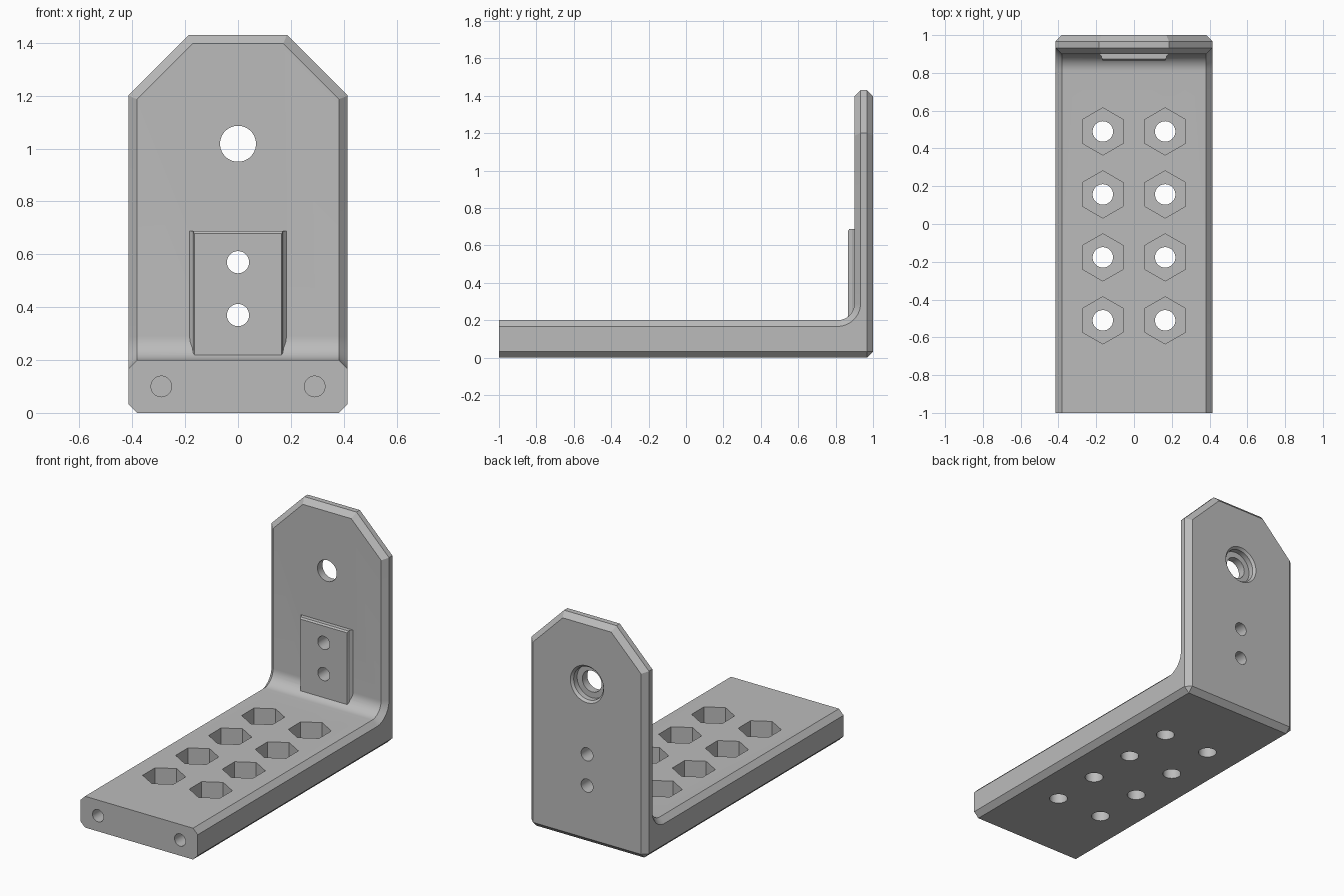
import bpy, bmesh
from math import pi, sin, cos, radians
from mathutils import Matrix, Vector

if "Cube" in bpy.data.objects:
    bpy.data.objects.remove(bpy.data.objects["Cube"])

HALF_W, THICK, HEIGHT, CHAMFER = 0.415, 0.2, 1.43, 0.033
WALL_Y, PAD_Y, FILLET = 0.9, 0.866, 0.09

grey = bpy.data.materials.new("plain grey")
grey.use_nodes = True
color = (0.5, 0.5, 0.5, 1)
grey.diffuse_color = color
grey.node_tree.nodes["Principled BSDF"].inputs["Base Color"].default_value = color


def make_object(name, bm):
    bmesh.ops.recalc_face_normals(bm, faces=bm.faces[:])
    mesh = bpy.data.meshes.new(name)
    bm.to_mesh(mesh)
    bm.free()
    mesh.materials.append(grey)
    obj = bpy.data.objects.new(name, mesh)
    bpy.context.collection.objects.link(obj)
    return obj


def loft(name, sections):
    """Closed solid through matching rings of points."""
    bm = bmesh.new()
    rings = [[bm.verts.new(p) for p in ring] for ring in sections]
    n = len(rings[0])
    for a, b in zip(rings, rings[1:]):
        for i in range(n):
            bm.faces.new((a[i], a[(i + 1) % n], b[(i + 1) % n], b[i]))
    bm.faces.new(rings[0])
    bm.faces.new(rings[-1])
    return make_object(name, bm)


def drill(name, origin, axis, steps, sides=48):
    """Stepped round or hexagonal cutter: steps are (distance, radius)."""
    turn = Vector((0, 0, 1)).rotation_difference(Vector(axis)).to_matrix()
    rings = [[Vector(origin) + turn @ Vector((r * sin(2 * pi * i / sides),
              r * cos(2 * pi * i / sides), d)) for i in range(sides)]
             for d, r in steps]
    return loft(name, rings)


def combine(target, tool, operation):
    mod = target.modifiers.new(operation.lower(), "BOOLEAN")
    mod.operation, mod.solver, mod.object = operation, "EXACT", tool
    bpy.context.view_layer.objects.active = target
    bpy.ops.object.modifier_apply(modifier=mod.name)
    bpy.data.objects.remove(tool)


# L-shaped bracket profile with an inner fillet
profile = [(-1, 0), (1, 0), (1, HEIGHT), (WALL_Y, HEIGHT)]
for i in range(13):
    a = pi / 2 * i / 12
    profile.append((WALL_Y - FILLET + FILLET * cos(a), THICK + FILLET - FILLET * sin(a)))
profile.append((-1, THICK))
bracket = loft("bracket", [[(x, y, z) for y, z in profile] for x in (-HALF_W, HALF_W)])

# Clipped top corners, then chamfers on all right-angled edges but the front end
bm = bmesh.new()
bm.from_mesh(bracket.data)
for side in (-1, 1):
    cut = bmesh.ops.bisect_plane(
        bm, geom=bm.verts[:] + bm.edges[:] + bm.faces[:], dist=1e-5,
        plane_co=(side * HALF_W, 0, 1.2), plane_no=(side, 0, 1), clear_outer=True)
    rim = [e for e in cut["geom_cut"] if isinstance(e, bmesh.types.BMEdge)]
    bmesh.ops.contextual_create(bm, geom=rim)
bmesh.ops.recalc_face_normals(bm, faces=bm.faces[:])
sharp = [e for e in bm.edges if e.calc_face_angle(0) > radians(60)
         and not all(v.co.y < -0.99 for v in e.verts)]
bmesh.ops.bevel(bm, geom=sharp, offset=CHAMFER, offset_type="OFFSET",
                segments=1, affect="EDGES", clamp_overlap=False)
bm.to_mesh(bracket.data)
bm.free()

# Raised pad with flared edges on the upright
pad = loft("pad", [[(-w, y, 0.1), (w, y, 0.1), (w, y, top), (-w, y, top)]
                   for y, w, top in ((WALL_Y + 0.03, 0.183, 0.688), (WALL_Y, 0.183, 0.688),
                                     (WALL_Y - 0.012, 0.172, 0.688),
                                     (PAD_Y + 0.008, 0.17, 0.688), (PAD_Y, 0.165, 0.678))])
combine(bracket, pad, "UNION")

# Hexagonal nut pockets with through holes in the base
for x in (-0.165, 0.165):
    for row in range(4):
        y = 0.49 - row / 3
        combine(bracket, drill("nut_pocket", (x, y, 0.07), (0, 0, 1),
                               [(0, 0.125), (0.3, 0.125)], 6), "DIFFERENCE")
        combine(bracket, drill("base_hole", (x, y, -0.1), (0, 0, 1),
                               [(0, 0.054), (0.25, 0.054)]), "DIFFERENCE")

# Upright holes: two small ones and a large counterbored one
for z in (0.37, 0.57):
    combine(bracket, drill("small_hole", (0, 1.1, z), (0, -1, 0),
                           [(0, 0.042), (0.4, 0.042)]), "DIFFERENCE")
combine(bracket, drill("large_hole", (0, 1, 1.018), (0, -1, 0),
                       [(-0.1, 0.118), (0, 0.118), (0.015, 0.105), (0.05, 0.105),
                        (0.05, 0.068), (0.2, 0.068)]), "DIFFERENCE")

# Blind holes in the front end
for x in (-0.29, 0.29):
    combine(bracket, drill("end_hole", (x, -1.1, 0.1), (0, 1, 0),
                           [(0, 0.039), (0.35, 0.039)]), "DIFFERENCE")

bpy.ops.object.select_all(action="DESELECT")
bracket.select_set(True)
bpy.context.view_layer.objects.active = bracket
bpy.ops.object.shade_smooth_by_angle(angle=radians(25))
